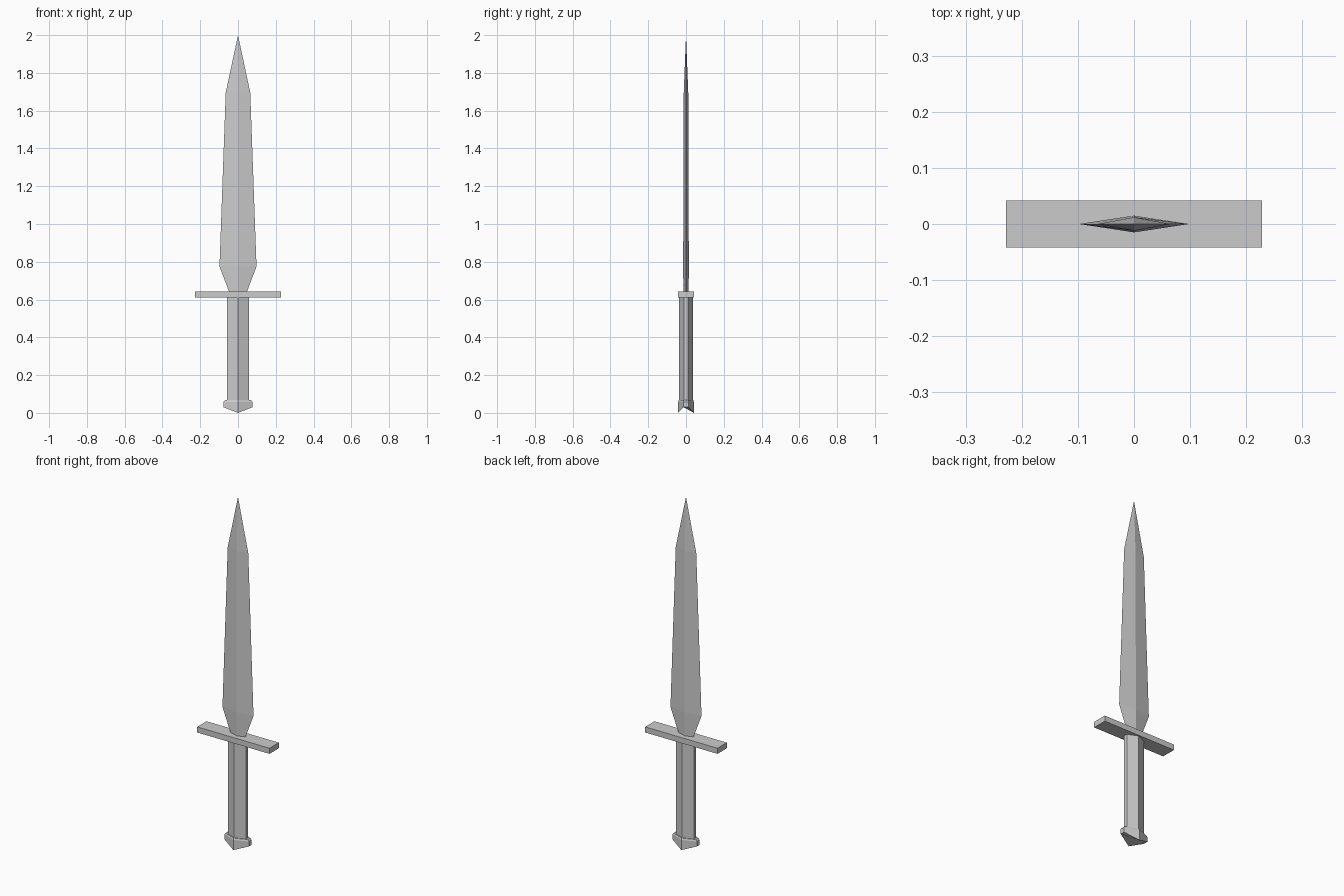
import bpy, bmesh

if "Cube" in bpy.data.objects:
    bpy.data.objects.remove(bpy.data.objects["Cube"])


def loft(name, rings):
    """Skin a list of equal-length point rings and cap both ends."""
    bm = bmesh.new()
    loops = [[bm.verts.new(p) for p in ring] for ring in rings]
    n = len(loops[0])
    for a, b in zip(loops, loops[1:]):
        for i in range(n):
            j = (i + 1) % n
            bm.faces.new((a[i], a[j], b[j], b[i]))
    bm.faces.new(loops[0][::-1])
    bm.faces.new(loops[-1])
    # collapses a ring of zero size into a single point
    bmesh.ops.remove_doubles(bm, verts=bm.verts, dist=1e-5)
    bmesh.ops.recalc_face_normals(bm, faces=bm.faces)
    mesh = bpy.data.meshes.new(name)
    bm.to_mesh(mesh)
    bm.free()
    obj = bpy.data.objects.new(name, mesh)
    bpy.context.collection.objects.link(obj)
    return obj


def diamond(w, d, z):
    return [(w, 0, z), (0, d, z), (-w, 0, z), (0, -d, z)]


def hexagon(w, d, flat, z_mid, z_side):
    """Six sides: ridges at front and back, narrow flats left and right."""
    return [(w, -flat, z_side), (w, flat, z_side), (0, d, z_mid),
            (-w, flat, z_side), (-w, -flat, z_side), (0, -d, z_mid)]


# blade: diamond section, narrow neck, broad shoulder, tapering to the tip
loft("blade", [diamond(0.043, 0.014, 0.63),
               diamond(0.098, 0.015, 0.775),
               diamond(0.065, 0.012, 1.695),
               diamond(0, 0, 2.0)])

# crossguard: flat bar
bpy.ops.mesh.primitive_cube_add(size=1, location=(0, 0, 0.626))
guard = bpy.context.object
guard.name = "crossguard"
guard.scale = (0.456, 0.084, 0.032)

# grip: straight hexagonal handle
loft("grip", [hexagon(0.057, 0.036, 0.011, z, z) for z in (0.06, 0.615)])

# pommel: hexagonal cap with a wedge underside and a chamfered top rim
loft("pommel", [hexagon(0.077, 0.042, 0.013, 0.0, 0.03),
                hexagon(0.077, 0.042, 0.013, 0.058, 0.058),
                hexagon(0.070, 0.039, 0.012, 0.067, 0.067)])
